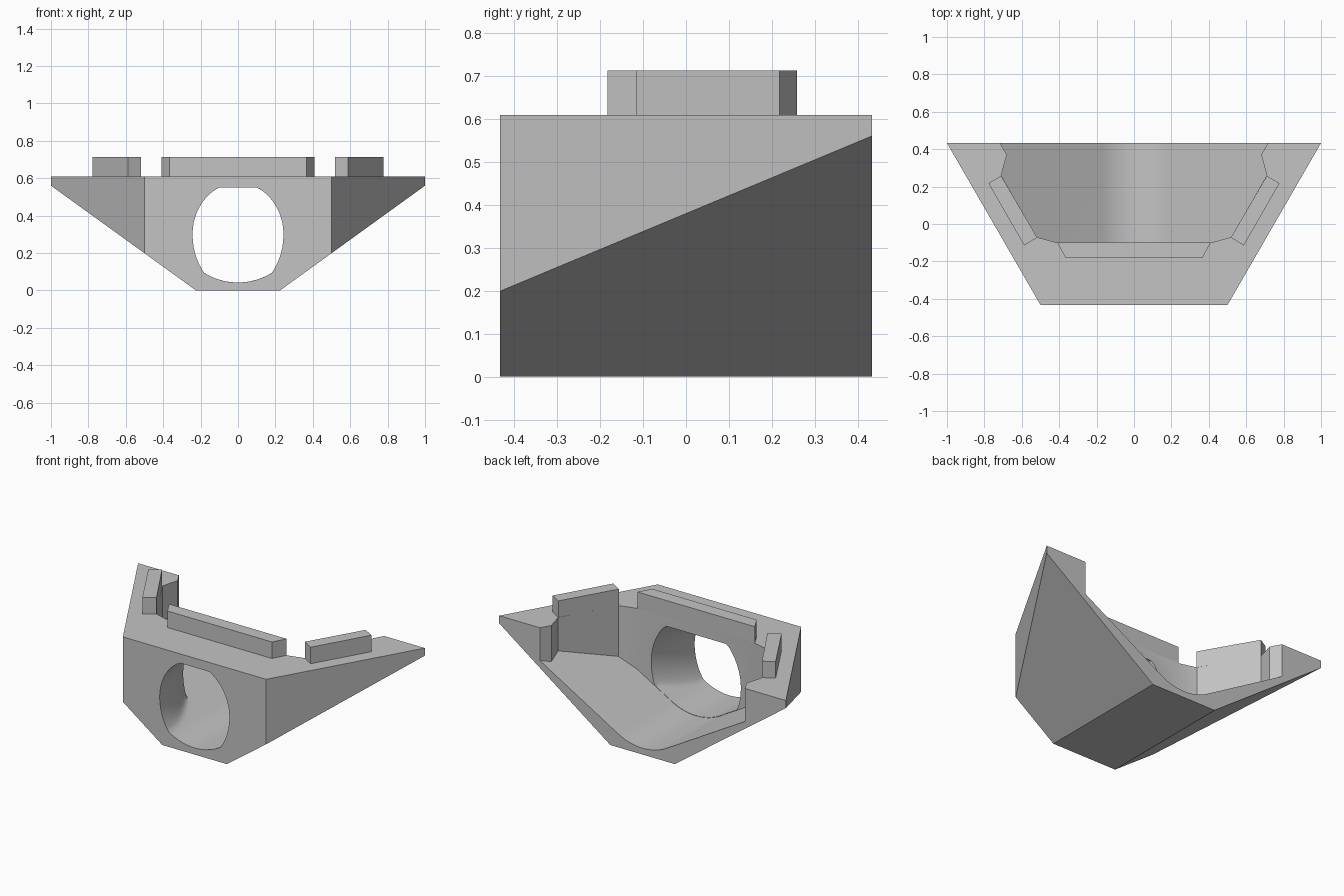
import bpy, bmesh
from math import sin, cos, tan, pi, radians, sqrt

cube = bpy.data.objects.get("Cube")
if cube:
    bpy.data.objects.remove(cube, do_unlink=True)

TOP = 0.608
FRONT, BACK = -0.433, 0.433

grey = bpy.data.materials.new("plain grey")
grey.use_nodes = True
grey.diffuse_color = (0.55, 0.55, 0.55, 1)
grey.node_tree.nodes["Principled BSDF"].inputs["Base Color"].default_value = (0.55, 0.55, 0.55, 1)


def loft(name, rings):
    """Skin a list of equal rings and cap both ends."""
    bm = bmesh.new()
    loops = [[bm.verts.new(p) for p in ring] for ring in rings]
    n = len(loops[0])
    for a, b in zip(loops, loops[1:]):
        for i in range(n):
            j = (i + 1) % n
            bm.faces.new((a[i], a[j], b[j], b[i]))
    bm.faces.new(loops[0])
    bm.faces.new(loops[-1])
    bmesh.ops.recalc_face_normals(bm, faces=bm.faces)
    mesh = bpy.data.meshes.new(name)
    bm.to_mesh(mesh)
    bm.free()
    mesh.materials.append(grey)
    obj = bpy.data.objects.new(name, mesh)
    bpy.context.collection.objects.link(obj)
    return obj


def plan_prism(name, pts, z0, z1):
    return loft(name, [[(x, y, z) for x, y in pts] for z in (z0, z1)])


def front_prism(name, pts, y0, y1):
    return loft(name, [[(x, y, z) for x, z in pts] for y in (y0, y1)])


def mirrored(half):
    """Close a half outline by reflecting it across x = 0."""
    return half + [(-x, v) for x, v in reversed(half)]


def combine(obj, tool, operation):
    """Apply a boolean and remove the tool."""
    mod = obj.modifiers.new("cut", 'BOOLEAN')
    mod.operation, mod.object, mod.solver = operation, tool, 'EXACT'
    tool.hide_render = True
    bpy.context.view_layer.objects.active = obj
    bpy.ops.object.modifier_apply(modifier=mod.name)
    bpy.data.objects.remove(tool, do_unlink=True)


# Trough floor: a round bottom running into straight slopes
RADIUS, EDGE = 0.34, 0.17


def floor_height(x):
    x = abs(x)
    if x < EDGE:
        return 0.04 + RADIUS - sqrt(RADIUS ** 2 - x ** 2)
    return 0.04 + RADIUS * (1 - cos(pi / 6)) + (x - EDGE) * tan(pi / 6)


# Body: keel-shaped front outline limited by a trapezoid plan
body = front_prism("body", mirrored([(0.225, 0), (1, 0.56), (1, TOP)]), FRONT, BACK)
combine(body, plan_prism("plan", mirrored([(0.5, FRONT), (1, BACK)]), -0.1, 1), 'INTERSECT')

# Open cavity at the back
slope = [(x, floor_height(x)) for x in [EDGE * i / 12 for i in range(1, 13)] + [0.9]]
cavity = front_prism("cavity", mirrored(slope + [(0.9, 0.9)]), -0.3, 0.6)
cavity_plan = mirrored([(0.41, -0.1), (0.52, -0.07), (0.71, 0.26),
                        (0.68, 0.37), (0.72, 0.44), (0.72, 0.55)])
combine(cavity, plan_prism("cavity_plan", cavity_plan, -0.1, 1), 'INTERSECT')
combine(body, cavity, 'DIFFERENCE')


# Flared tunnel through the front wall
def tunnel_ring(y):
    flare = 0.07 * max(0, (y - FRONT) / 0.335) ** 2
    ring = []
    for i in range(64):
        a = 2 * pi * (i + 0.5) / 64
        x = (0.243 + flare) * cos(a)
        z = 0.3 + sin(a) * ((0.275 if sin(a) > 0 else 0.308) + flare)
        ring.append((x, y, max(min(z, 0.55), floor_height(x) + 0.002)))
    return ring


tunnel = loft("tunnel", [tunnel_ring(y) for y in
                         [-0.5, FRONT] + [FRONT + 0.345 * i / 8 for i in range(1, 9)]])
combine(body, tunnel, 'DIFFERENCE')

# Raised lips around the cavity
lips = [plan_prism("front_lip", mirrored([(0.365, -0.183), (0.41, -0.1)]), TOP, 0.712)]
side = [(0.71, 0.258), (0.778, 0.218), (0.587, -0.115), (0.518, -0.072)]
for name, s in (("left_lip", 1), ("right_lip", -1)):
    lips.append(plan_prism(name, [(s * x, y) for x, y in side], TOP, 0.712))

# Smooth only the curved trough and tunnel
bpy.ops.object.select_all(action='DESELECT')
body.select_set(True)
bpy.context.view_layer.objects.active = body
bpy.ops.object.shade_smooth_by_angle(angle=radians(28))
